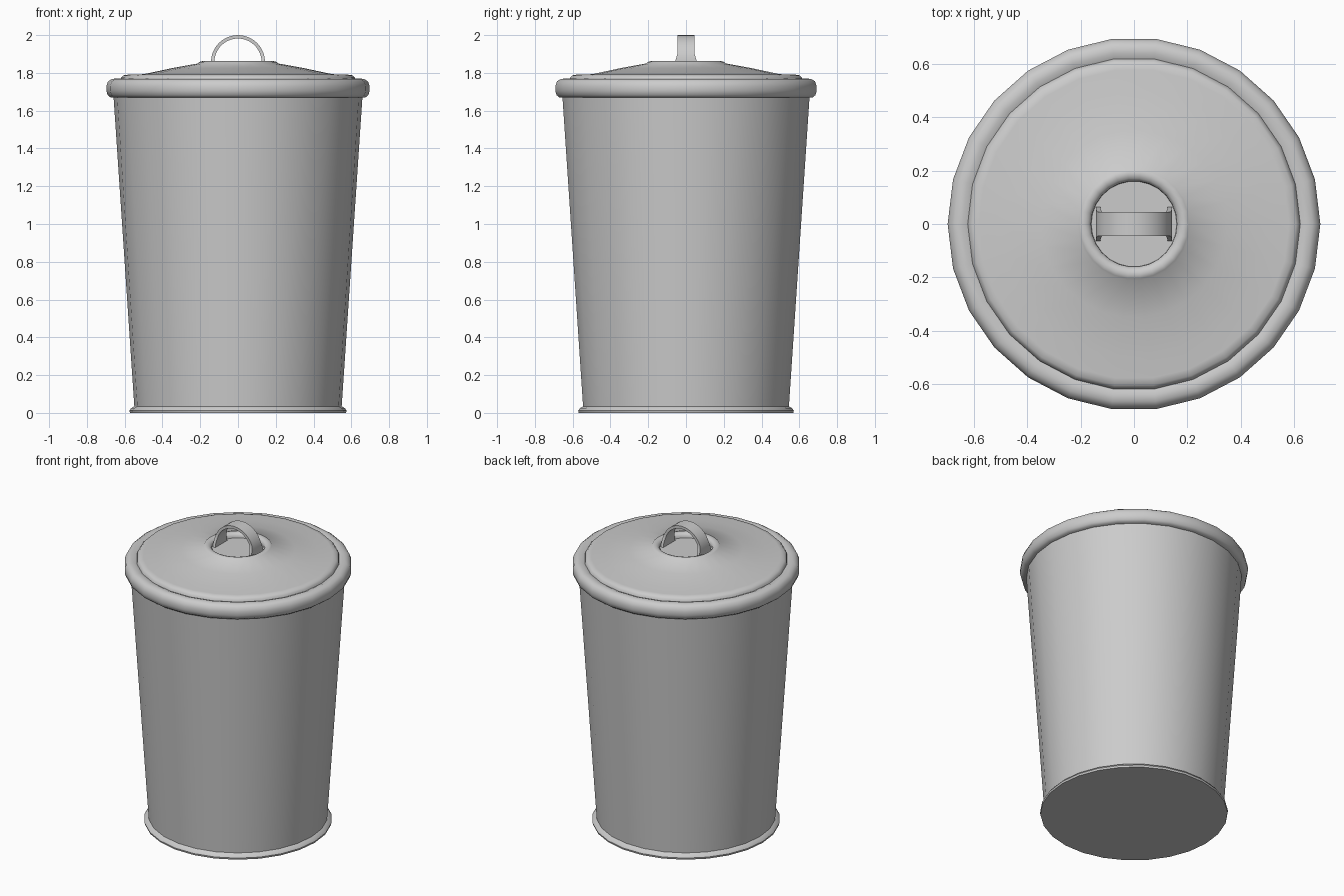
import bpy, bmesh, math

if "Cube" in bpy.data.objects:
    bpy.data.objects.remove(bpy.data.objects["Cube"])

SIDES = 26


def finish(name, bm, angle=40):
    bmesh.ops.remove_doubles(bm, verts=bm.verts, dist=1e-5)
    bmesh.ops.recalc_face_normals(bm, faces=bm.faces)
    mesh = bpy.data.meshes.new(name)
    bm.to_mesh(mesh)
    bm.free()
    ob = bpy.data.objects.new(name, mesh)
    bpy.context.collection.objects.link(ob)
    bpy.ops.object.select_all(action='DESELECT')
    ob.select_set(True)
    bpy.context.view_layer.objects.active = ob
    bpy.ops.object.shade_smooth_by_angle(angle=math.radians(angle))
    return ob


def lathe(name, profile):
    """Turn a list of (radius, z) points around the z axis."""
    bm = bmesh.new()
    verts = [bm.verts.new((r, 0, z)) for r, z in profile]
    edges = [bm.edges.new(pair) for pair in zip(verts, verts[1:])]
    bmesh.ops.spin(bm, geom=verts + edges, cent=(0, 0, 0), axis=(0, 0, 1),
                   angle=math.tau, steps=SIDES, use_merge=True)
    return finish(name, bm)


# tapered can with a rolled foot
lathe("can_body", [(0, 0), (0.572, 0), (0.575, 0.012), (0.566, 0.025),
                   (0.549, 0.035), (0.66, 1.69)])

# lid: rolled rim, raised step, sloping top, small collar and sunken centre
lathe("lid", [(0.64, 1.67), (0.675, 1.67), (0.69, 1.682), (0.697, 1.705),
              (0.697, 1.73), (0.688, 1.755), (0.668, 1.768), (0.642, 1.77),
              (0.622, 1.762), (0.618, 1.775), (0.606, 1.787), (0.58, 1.791),
              (0.50, 1.793), (0.35, 1.825), (0.212, 1.85), (0.205, 1.858),
              (0.188, 1.862), (0.172, 1.857), (0.161, 1.845), (0.16, 1.83),
              (0, 1.83)])

# strap handle: half hoop that widens where it meets the lid
bm = bmesh.new()
STEPS = 20
path = [(0, 1.825 - 1.86, 0.066)]
path += [(math.pi * i / STEPS, 0, 0.045 + 0.014 * max(0, 1 - math.sin(math.pi * i / STEPS) / 0.3))
         for i in range(STEPS + 1)]
path += [(math.pi, 1.825 - 1.86, 0.066)]
rings = []
for a, drop, half in path:
    c, s = math.cos(a), math.sin(a)
    rings.append([bm.verts.new((r * c, y, 1.857 + r * s + drop))
                  for r, y in ((0.143, -half), (0.143, half), (0.125, half), (0.125, -half))])
for p, q in zip(rings, rings[1:]):
    for i in range(4):
        j = (i + 1) % 4
        bm.faces.new((p[i], p[j], q[j], q[i]))
bm.faces.new(rings[0])
bm.faces.new(rings[-1])
finish("lid_handle", bm)
